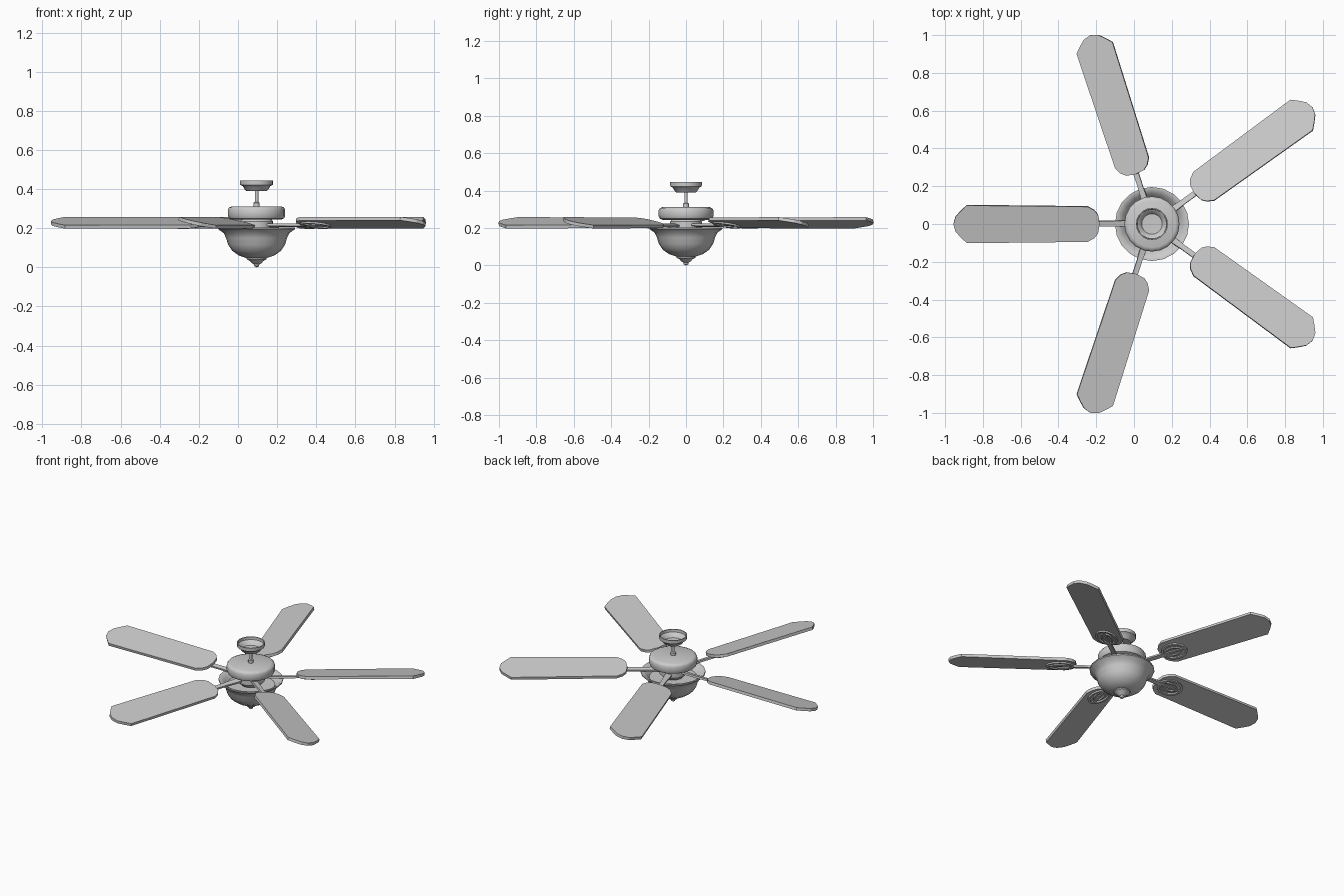
import bpy, bmesh
from math import sin, cos, pi, radians
from mathutils import Matrix

if "Cube" in bpy.data.objects:
    bpy.data.objects.remove(bpy.data.objects["Cube"])

CX = 0.095                      # hub axis sits off-centre in x
PITCH = radians(-12)
BLADE_Z = 0.228


def make_object(name, bm, smooth=None, matrix=None):
    bmesh.ops.recalc_face_normals(bm, faces=bm.faces)
    mesh = bpy.data.meshes.new(name)
    bm.to_mesh(mesh)
    bm.free()
    ob = bpy.data.objects.new(name, mesh)
    bpy.context.collection.objects.link(ob)
    if matrix:
        ob.matrix_world = matrix
    if smooth:
        bpy.ops.object.select_all(action='DESELECT')
        ob.select_set(True)
        bpy.context.view_layer.objects.active = ob
        bpy.ops.object.shade_smooth_by_angle(angle=radians(smooth))
    return ob


def lathe(name, profile, n=20, smooth=40):
    """Spin (radius, z) points about the hub axis."""
    bm = bmesh.new()
    vs = [bm.verts.new((r, 0, z)) for r, z in profile]
    es = [bm.edges.new(p) for p in zip(vs, vs[1:])]
    bmesh.ops.spin(bm, geom=vs + es, cent=(0, 0, 0), axis=(0, 0, 1),
                   angle=2 * pi, steps=n, use_duplicate=False)
    bmesh.ops.remove_doubles(bm, verts=bm.verts, dist=1e-5)
    return make_object(name, bm, smooth, Matrix.Translation((CX, 0, 0)))


def prism(bm, outline, z0, z1):
    """Extrude a flat (x, y) outline from z0 to z1."""
    face = bm.faces.new([bm.verts.new((x, y, z0)) for x, y in outline])
    geom = bmesh.ops.extrude_face_region(bm, geom=[face])['geom']
    bmesh.ops.translate(bm, vec=(0, 0, z1 - z0),
                        verts=[g for g in geom if isinstance(g, bmesh.types.BMVert)])


def ellipse_ring(bm, cx, a, b, w, z0, z1, n=16):
    """Flat elliptical band with rectangular section."""
    rings = []
    for d, z in ((0, z0), (0, z1), (-w, z1), (-w, z0)):
        rings.append([bm.verts.new((cx + (a + d) * cos(2 * pi * i / n),
                                    (b + d) * sin(2 * pi * i / n), z)) for i in range(n)])
    for k in range(4):
        p, q = rings[k], rings[(k + 1) % 4]
        for i in range(n):
            j = (i + 1) % n
            bm.faces.new((p[i], p[j], q[j], q[i]))


# Ceiling canopy: cup open at the top
lathe("ceiling_canopy", [(0, 0.39), (0.052, 0.39), (0.06, 0.397), (0.07, 0.415),
                         (0.084, 0.422), (0.085, 0.445), (0.079, 0.445), (0.078, 0.427),
                         (0.065, 0.418), (0.054, 0.4), (0, 0.398)])

# Down rod with collar
lathe("down_rod", [(0, 0.30), (0.016, 0.30), (0.016, 0.33), (0.009, 0.335),
                   (0.009, 0.395), (0, 0.395)], 12)

# Motor housing
lathe("motor_housing", [(0, 0.312), (0.125, 0.312), (0.14, 0.306), (0.146, 0.296),
                        (0.146, 0.262), (0.14, 0.25), (0.125, 0.244), (0, 0.244)])

# Neck between motor and bowl
lathe("motor_neck", [(0, 0.246), (0.075, 0.246), (0.085, 0.235), (0.085, 0.195),
                     (0.06, 0.17), (0, 0.17)])

# Flared light bowl, open at the top
lathe("light_bowl", [(0, 0.047), (0.05, 0.047), (0.09, 0.06), (0.125, 0.085),
                     (0.145, 0.115), (0.156, 0.15), (0.168, 0.175), (0.196, 0.195),
                     (0.196, 0.203), (0.185, 0.203), (0.16, 0.185), (0.145, 0.165),
                     (0, 0.16)])

# Bottom finial
lathe("finial", [(0, 0.05), (0.052, 0.05), (0.05, 0.041), (0.034, 0.032), (0.026, 0.022),
                 (0.015, 0.016), (0.012, 0.006), (0, 0)], 16)

# Blade outline, hub end to tip: (radius, half-side offset)
half = [(0.285, 0.05), (0.305, 0.075), (0.34, 0.095), (0.98, 0.102),
        (1.013, 0.07), (1.04, 0.04)]
blade = ([(0.277, 0)] + [(r, -t) for r, t in half] + [(1.051, 0)] + half[::-1])

for k in range(5):
    m = (Matrix.Translation((CX, 0, BLADE_Z)) @ Matrix.Rotation(radians(36 + 72 * k), 4, 'Z'))
    tilt = m @ Matrix.Rotation(PITCH, 4, 'X')

    # Pitched blade
    bm = bmesh.new()
    prism(bm, blade, -0.009, 0.009)
    make_object(f"blade_{k + 1}", bm, None, tilt)

    # Bracket arm from the neck to the blade
    bm = bmesh.new()
    prism(bm, [(0.07, -0.02), (0.20, -0.014), (0.31, -0.014),
               (0.31, 0.014), (0.20, 0.014), (0.07, 0.02)], -0.02, -0.008)
    make_object(f"blade_arm_{k + 1}", bm, None, tilt)

    # Looped bracket under the blade
    bm = bmesh.new()
    ellipse_ring(bm, 0.375, 0.085, 0.068, 0.014, -0.018, -0.008)
    ellipse_ring(bm, 0.365, 0.062, 0.036, 0.010, -0.018, -0.008)
    prism(bm, [(0.30, -0.008), (0.455, -0.006), (0.455, 0.006), (0.30, 0.008)],
          -0.017, -0.008)
    make_object(f"blade_bracket_{k + 1}", bm, None, tilt)
